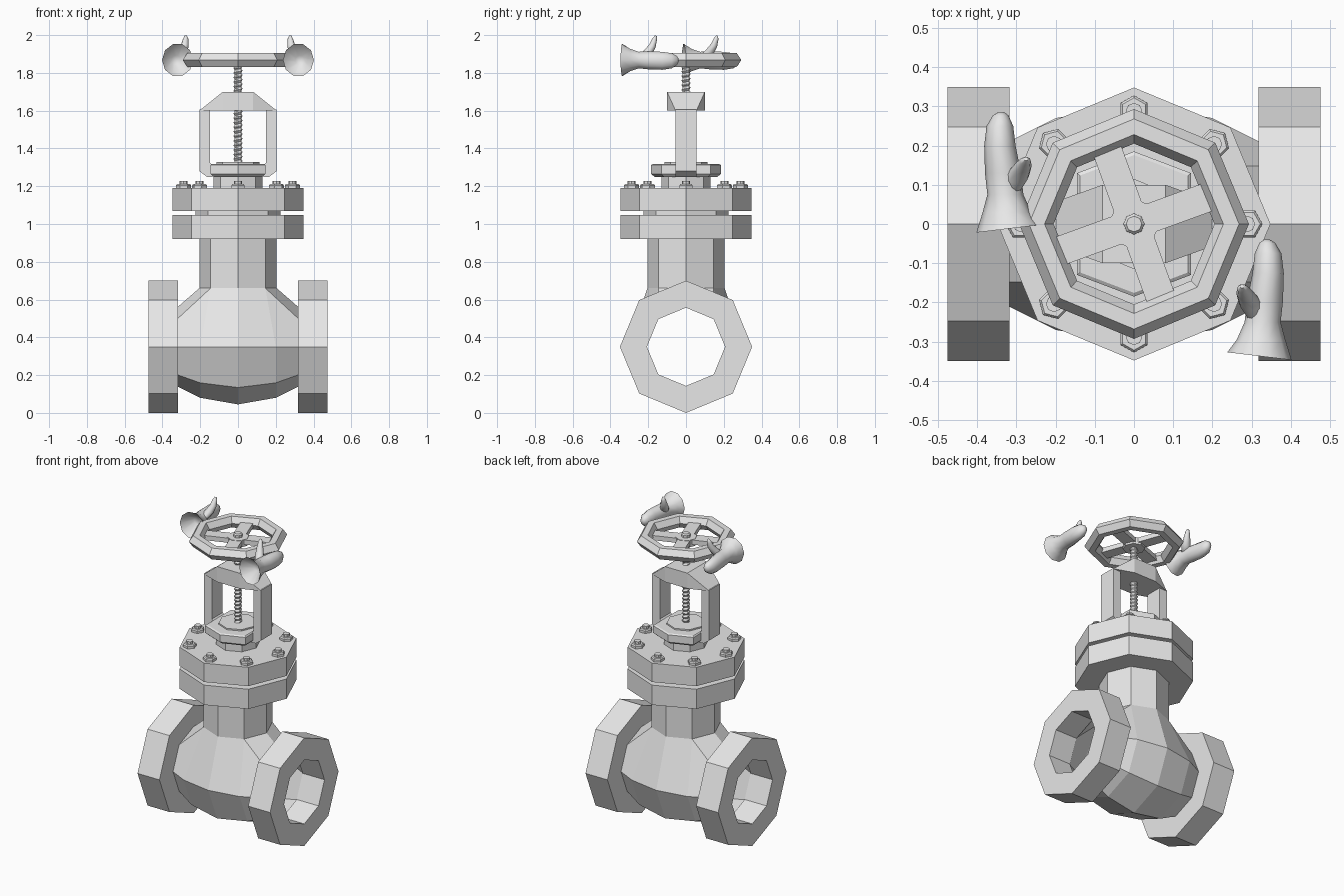
import bpy, bmesh, math
from mathutils import Vector, Matrix

if "Cube" in bpy.data.objects:
    bpy.data.objects.remove(bpy.data.objects["Cube"])

metal = bpy.data.materials.new("light_grey")
metal.diffuse_color = (0.8, 0.8, 0.8, 1)
metal.use_nodes = True
metal.node_tree.nodes["Principled BSDF"].inputs["Base Color"].default_value = metal.diffuse_color


def finish(name, bm, smooth=False):
    me = bpy.data.meshes.new(name)
    bm.to_mesh(me)
    bm.free()
    me.materials.append(metal)
    for p in me.polygons:
        p.use_smooth = smooth
    ob = bpy.data.objects.new(name, me)
    bpy.context.collection.objects.link(ob)
    return ob


def loft(name, rings, caps=True, closed=False, smooth=False):
    """Skin a list of equal-length point rings."""
    bm = bmesh.new()
    rows = [[bm.verts.new(p) for p in r] for r in rings]
    n = len(rows[0])
    pairs = list(zip(rows, rows[1:])) + ([(rows[-1], rows[0])] if closed else [])
    for a, b in pairs:
        for i in range(n):
            j = (i + 1) % n
            bm.faces.new((a[i], a[j], b[j], b[i]))
    if caps and not closed:
        bm.faces.new(rows[0])
        bm.faces.new(rows[-1])
    bmesh.ops.recalc_face_normals(bm, faces=bm.faces)
    return finish(name, bm, smooth)


def ring(r, z, n=8, x=0, y=0, turn=0):
    return [(x + r * math.cos(turn + math.tau * i / n),
             y + r * math.sin(turn + math.tau * i / n), z) for i in range(n)]


def prism(name, steps, n=8, x=0, y=0, turn=0):
    return loft(name, [ring(r, z, n, x, y, turn) for r, z in steps])


def hull(name, pts):
    bm = bmesh.new()
    for p in pts:
        bm.verts.new(p)
    bmesh.ops.convex_hull(bm, input=bm.verts)
    bmesh.ops.dissolve_limit(bm, angle_limit=0.02, verts=bm.verts, edges=bm.edges)
    bmesh.ops.recalc_face_normals(bm, faces=bm.faces)
    return finish(name, bm)


# Pipe flanges: octagonal rings around the x axis
for side, name in ((-1, "left_pipe_flange"), (1, "right_pipe_flange")):
    rings = []
    for r, x in ((0.35, 0.318), (0.35, 0.475), (0.207, 0.475), (0.207, 0.318)):
        rings.append([(side * x, py, 0.35 + pz) for py, pz, _ in ring(r, 0)])
    loft(name, rings, closed=True)

# Hollow body and neck: one quarter, mirrored in x and y
bm = bmesh.new()
V = lambda *p: bm.verts.new(p)
stations = ((0, 0.305), (0.2, 0.27), (0.32, 0.21))
d = math.sqrt(0.5)
low = [[V(x, -r * math.cos(a), 0.35 - r * math.sin(a))
        for a in (0, math.pi / 4)] + [V(x, 0, 0.35 - r)] for x, r in stations]
neck = [[V(0, -0.205, z), V(0.145, -0.145, z), V(0.205, 0, z)] for z in (0.66, 0.93)]
end_mid, end_top = V(0.32, -0.21 * d, 0.35 + 0.21 * d), V(0.32, 0, 0.56)
for i in range(2):
    for j in range(2):
        bm.faces.new((low[i][j], low[i + 1][j], low[i + 1][j + 1], low[i][j + 1]))
    bm.faces.new((neck[0][i], neck[0][i + 1], neck[1][i + 1], neck[1][i]))
bm.faces.new((low[0][0], low[1][0], neck[0][1], neck[0][0]))
bm.faces.new((low[1][0], low[2][0], end_mid, neck[0][1]))
bm.faces.new((neck[0][1], end_mid, end_top, neck[0][2]))
bm.normal_update()
for f in bm.faces:
    if f.normal.dot(f.calc_center_median() - Vector((0, 0, 0.35))) < 0:
        f.normal_flip()
body = finish("valve_body", bm)
mirror = body.modifiers.new("mirror", 'MIRROR')
mirror.use_axis = (True, True, False)

# Bonnet flanges, gasket and bolts
prism("lower_bonnet_flange", ((0.348, 0.92), (0.348, 1.048)))
prism("gasket", ((0.225, 1.04), (0.225, 1.075)))
prism("upper_bonnet_flange", ((0.348, 1.068), (0.348, 1.19)))
for i in range(8):
    a = math.tau * i / 8
    bx, by = 0.288 * math.cos(a), 0.288 * math.sin(a)
    prism("bolt_nut", ((0.04, 1.185), (0.04, 1.205), (0.034, 1.212)), 6, bx, by, a)
    prism("bolt_end", ((0.021, 1.2), (0.021, 1.228)), 8, bx, by, a)

# Packing gland and its elongated cap
prism("gland", ((0.13, 1.185), (0.13, 1.262)))
outline = [(0, 0.185), (0.145, 0.13), (0.145, -0.13),
           (0, -0.185), (-0.145, -0.13), (-0.145, 0.13)]
loft("gland_cap", [[(x * s, y * s, z) for x, y in outline]
                   for s, z in ((0.9, 1.25), (1, 1.265), (1, 1.312), (0.95, 1.318))])
prism("gland_disc", ((0.115, 1.31), (0.115, 1.327)))

# Yoke: two arms with angled feet and a tapered bridge
foot = [(0.148, 1.605), (0.205, 1.605), (0.205, 1.28), (0.165, 1.25),
        (0.135, 1.25), (0.135, 1.312), (0.148, 1.325)]
for s, name in ((-1, "left_yoke_arm"), (1, "right_yoke_arm")):
    loft(name, [[(s * x, y, z) for x, z in foot] for y in (-0.055, 0.055)])
hull("yoke_bridge", [(sx * x, sy * y, z) for sx in (-1, 1) for sy in (-1, 1)
                     for x, y, z in ((0.205, 0.055, 1.6), (0.08, 0.1, 1.6), (0.08, 0.1, 1.7))])

# Threaded stem: radius follows a spiral ridge
pitch, n, rows = 0.024, 12, []
for k in range(90):
    z = 1.31 + k * 0.006
    row = []
    for i in range(n):
        t = (z / pitch - i / n) % 1
        r = 0.016 + 0.009 * (1 - abs(2 * t - 1))
        a = math.tau * i / n
        row.append((r * math.cos(a), r * math.sin(a), z))
    rows.append(row)
loft("threaded_stem", rows)

# Handwheel: faceted rim, hub, spokes and nut
rim = ((0.293, 1.868), (0.268, 1.905), (0.228, 1.905),
       (0.205, 1.868), (0.228, 1.832), (0.268, 1.832))
loft("wheel_rim", [ring(r, z) for r, z in rim], closed=True)
prism("wheel_hub", ((0.065, 1.835), (0.065, 1.88)))
prism("wheel_nut", ((0.027, 1.87), (0.027, 1.895), (0.02, 1.903)))
for i in range(4):
    bm = bmesh.new()
    bmesh.ops.create_cube(bm, size=1, matrix=Matrix.Rotation(math.radians(20 + 90 * i), 4, 'Z')
                          @ Matrix.Translation((0.13, 0, 1.863))
                          @ Matrix.Diagonal((0.19, 0.075, 0.03, 1)))
    finish("wheel_spoke", bm)

# Gloved hands: flared hollow cuff, mitten and raised thumb
# columns: y, centre x, centre z, radius x, radius z
mitten = ((0.055, -0.328, 1.868, 0.025, 0.025), (-0.012, -0.32, 1.868, 0.082, 0.088),
          (0.03, -0.324, 1.868, 0.062, 0.062), (0.075, -0.328, 1.868, 0.046, 0.046),
          (0.13, -0.334, 1.866, 0.046, 0.05), (0.2, -0.342, 1.864, 0.04, 0.05),
          (0.25, -0.342, 1.864, 0.034, 0.042), (0.277, -0.34, 1.866, 0.02, 0.025),
          (0.285, -0.339, 1.867, 0.008, 0.01))
thumb = ((0.09, -0.318, 1.875, 0.028, 0.025), (0.125, -0.295, 1.91, 0.028, 0.024),
         (0.148, -0.282, 1.945, 0.021, 0.019), (0.16, -0.277, 1.98, 0.014, 0.013),
         (0.166, -0.276, 1.997, 0.006, 0.005))


def hand_part(name, rows, side, dy, tilt):
    rings = []
    for k, (y, cx, cz, rx, rz) in enumerate(rows):
        pts = []
        for i in range(10):
            a = math.tau * i / 10
            u, v = rx * math.cos(a), rz * math.sin(a)
            if tilt:    # thumb sections lie across its upward slope
                p = (cx + u, y + v * 0.9 + dy, cz - v * 0.45)
            else:       # the cuff rim is slightly skewed
                p = (cx + u, y + dy + (0.12 * u if k == 1 else 0), cz + v)
            pts.append((-side * p[0], p[1], min(p[2], 2.0)))
        rings.append(pts)
    ob = loft(name, rings, smooth=True)
    bpy.context.view_layer.objects.active = ob
    bpy.ops.object.select_all(action='DESELECT')
    ob.select_set(True)
    bpy.ops.object.shade_smooth_by_angle(angle=math.radians(70))


for side, dy, label in ((-1, 0, "left"), (1, -0.325, "right")):
    hand_part(label + "_hand_mitten", mitten, side, dy, False)
    hand_part(label + "_hand_thumb", thumb, side, dy, True)
